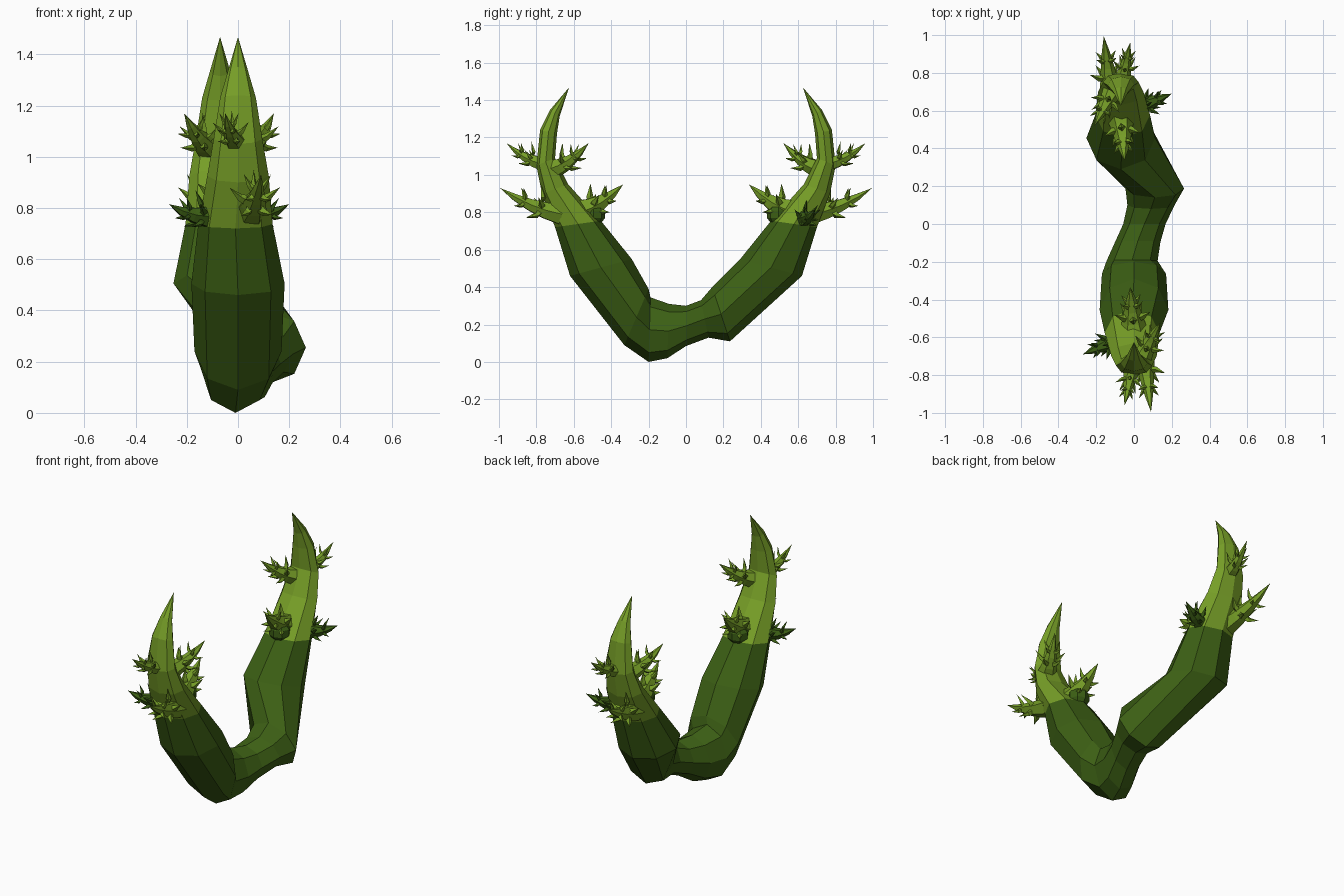
import bpy, bmesh, math
from mathutils import Vector

if "Cube" in bpy.data.objects:
    bpy.data.objects.remove(bpy.data.objects["Cube"])

def material(name, rgb):
    m = bpy.data.materials.new(name)
    m.diffuse_color = (*rgb, 1)
    m.use_nodes = True
    m.node_tree.nodes["Principled BSDF"].inputs["Base Color"].default_value = m.diffuse_color
    return m

DARK = material("dark green", (0.045, 0.115, 0.007))
BRIGHT = material("bright green", (0.18, 0.34, 0.02))

def finish(bm, name, mats):
    bmesh.ops.recalc_face_normals(bm, faces=bm.faces[:])
    me = bpy.data.meshes.new(name)
    bm.to_mesh(me)
    bm.free()
    ob = bpy.data.objects.new(name, me)
    for m in mats:
        me.materials.append(m)
    bpy.context.collection.objects.link(ob)
    return ob

def loft(bm, rings, tips=(None, None), mats=None):
    """Skin rings of points; tips close the ends in a point."""
    vr = [[bm.verts.new(p) for p in r] for r in rings]
    n = len(vr[0])
    for i in range(len(vr) - 1):
        for k in range(n):
            j = (k + 1) % n
            f = bm.faces.new((vr[i][k], vr[i][j], vr[i + 1][j], vr[i + 1][k]))
            f.material_index = mats[i] if mats else 0
    for tip, ring, end in ((tips[0], vr[0], 0), (tips[1], vr[-1], -1)):
        if tip is None:
            bm.faces.new(ring)
            continue
        v = bm.verts.new(tip)
        for k in range(n):
            f = bm.faces.new((ring[k], ring[(k + 1) % n], v))
            f.material_index = mats[end] if mats else 0

def turn(p):
    """The back arm is the front arm turned half way round."""
    return Vector((-0.07 - p[0], -p[1], p[2]))

# Stem rings: centre x, half width, outer (y, z), inner (y, z)
arm = [
    (0.0, 0.040, (-0.725, 1.35), (-0.675, 1.315)),
    (0.0, 0.070, (-0.78, 1.24), (-0.69, 1.22)),
    (0.0, 0.095, (-0.80, 1.05), (-0.70, 1.09)),
    (0.0, 0.120, (-0.77, 0.90), (-0.63, 0.95)),
    (-0.01, 0.145, (-0.70, 0.72), (-0.455, 0.755)),
    (0.0, 0.182, (-0.62, 0.46), (-0.29, 0.55)),
]
middle = [
    (0.0, 0.170, (-0.33, 0.09), (-0.20, 0.39)),
    (-0.01, 0.135, (-0.20, 0.0), (-0.19, 0.345)),
    (0.02, 0.120, (-0.10, 0.02), (-0.09, 0.31)),
    (0.055, 0.112, (0.0, 0.085), (0.0, 0.30)),
    (0.09, 0.125, (0.12, 0.13), (0.08, 0.33)),
    (0.11, 0.155, (0.235, 0.11), (0.14, 0.40)),
]
back = [(-0.07 - x, w, (-o[0], o[1]), (-i[0], i[1])) for x, w, o, i in reversed(arm)]

def stem_ring(x, w, o, i):
    a, b = Vector((x, *o)), Vector((x, *i))
    c, h = (a + b) / 2, (a - b) / 2
    return [c + h * math.sin(t) + Vector((w * math.cos(t), 0, 0))
            for t in (math.tau * k / 8 for k in range(8))]

specs = arm + middle + back
bm = bmesh.new()
cut = len(arm) - 2          # bright tips end at this ring
segs = len(specs) - 1
loft(bm, [stem_ring(*s) for s in specs],
     (Vector((0, -0.625, 1.468)), turn((0, -0.625, 1.468))),
     [1 if i < cut or i >= segs - cut else 0 for i in range(segs)])
finish(bm, "stem", (DARK, BRIGHT))

def thorn(bm, base, ctrl, tip, r, sides, steps):
    """Curved cone along a quadratic curve."""
    def at(t):
        return base * (1 - t) ** 2 + ctrl * 2 * t * (1 - t) + tip * t * t
    rings = []
    for s in range(steps):
        t = s / steps
        d = (at(t + 0.01) - at(t)).normalized()
        u = d.cross(Vector((0, 0, 1))).normalized()
        v = u.cross(d)
        rad = r * (1 - t) ** 0.8
        rings.append([at(t) + (u * math.cos(a) + v * math.sin(a)) * rad
                      for a in (math.tau * k / sides for k in range(sides))])
    loft(bm, rings, (None, tip))
    return at

def cluster(name, base, tip, r, reach, mat, place):
    """A curved thorn with two whorls of small spikes."""
    base, tip = Vector(base), Vector(tip)
    ctrl = (base + tip) / 2 - Vector((0, 0, 0.04))
    bm = bmesh.new()
    at = thorn(bm, base, ctrl, tip, r, 6, 4)
    d = (tip - base).normalized()
    u = d.cross(Vector((0, 0, 1))).normalized()
    v = u.cross(d)
    for t, n, off, size in ((0.32, 5, 0.3, 1.0), (0.6, 4, 0.8, 0.72)):
        for k in range(n):
            a = off + math.tau * k / n
            side = u * math.cos(a) + v * math.sin(a)
            p = at(t)
            end = p + side * reach * size + d * 0.045 * size + Vector((0, 0, 0.015))
            thorn(bm, p, p + side * reach * size * 0.6, end, r * 0.42 * size, 4, 2)
    for w in bm.verts:
        w.co = place(w.co)
    finish(bm, name, (mat,))

# Thorn clusters: name, base, tip, thickness, spike reach, colour
clusters = [
    ("outer_lower_thorns", (0.05, -0.67, 0.79), (0.09, -0.995, 0.93), 0.062, 0.105, BRIGHT),
    ("outer_upper_thorns", (-0.01, -0.76, 1.06), (-0.05, -0.96, 1.17), 0.045, 0.075, BRIGHT),
    ("inner_upper_thorns", (0.04, -0.71, 1.03), (0.14, -0.52, 1.17), 0.055, 0.09, BRIGHT),
    ("inner_lower_thorns", (0.0, -0.57, 0.80), (-0.02, -0.335, 0.95), 0.075, 0.10, BRIGHT),
    ("side_thorns", (-0.08, -0.61, 0.77), (-0.27, -0.69, 0.815), 0.055, 0.08, DARK),
]
for name, *spec in clusters:
    cluster("front_" + name, *spec, Vector)
    cluster("back_" + name, *spec, turn)

# Dark knobs under the inner lower thorns
for name, place in (("front_knob", Vector), ("back_knob", turn)):
    bm = bmesh.new()
    bmesh.ops.create_uvsphere(bm, u_segments=8, v_segments=5, radius=0.065)
    for w in bm.verts:
        w.co = place(w.co + Vector((-0.01, -0.495, 0.79)))
    finish(bm, name, (DARK,))
